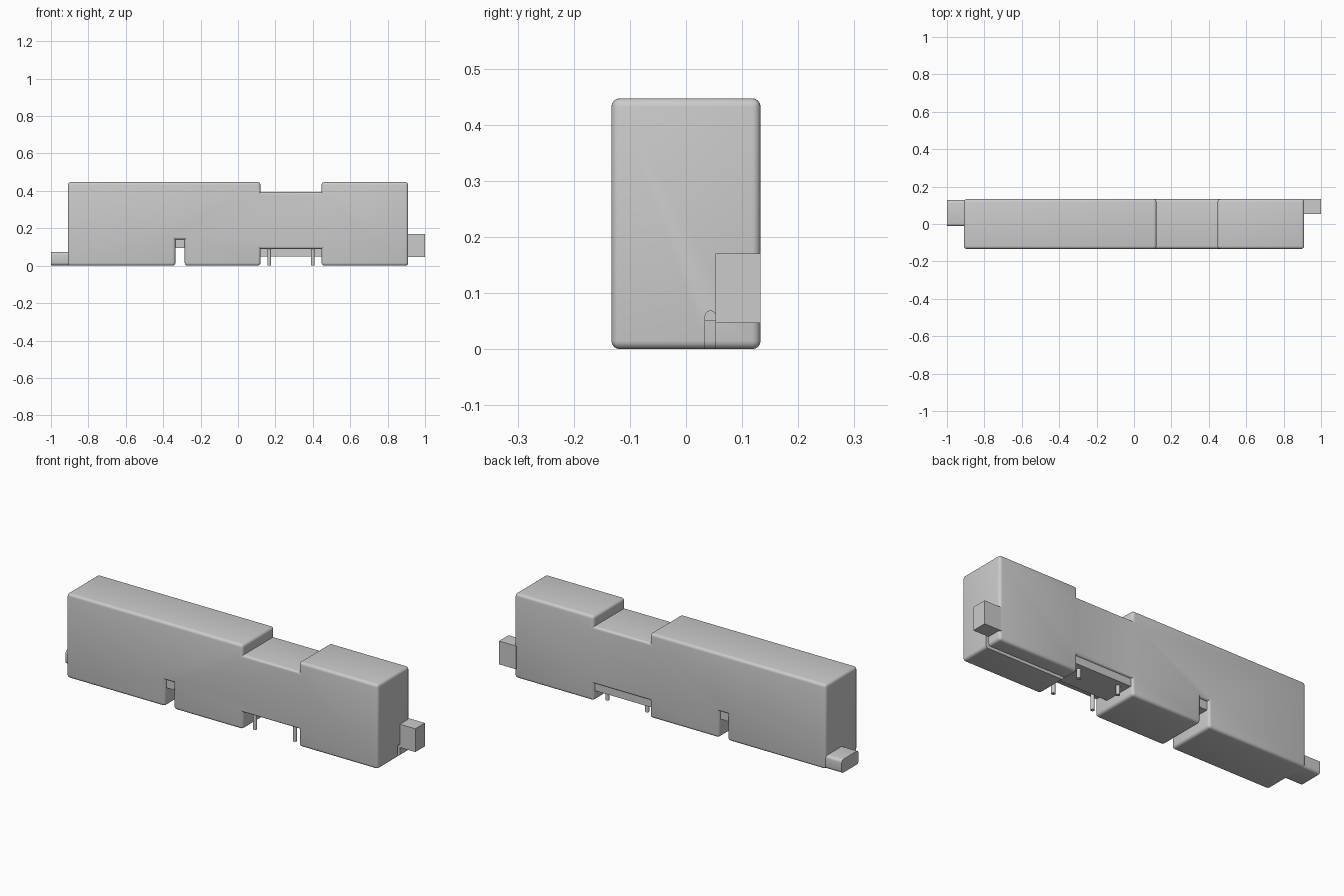
import bpy, bmesh, math
from mathutils import Vector

cube = bpy.data.objects.get("Cube")
if cube:
    bpy.data.objects.remove(cube, do_unlink=True)

grey = bpy.data.materials.new("light grey plastic")
grey.use_nodes = True
COLOUR = (0.6, 0.6, 0.6, 1)
grey.diffuse_color = COLOUR
grey.node_tree.nodes["Principled BSDF"].inputs["Base Color"].default_value = COLOUR
HALF = 0.133      # half depth of the housing


def finish(bm, name):
    bmesh.ops.recalc_face_normals(bm, faces=bm.faces)
    mesh = bpy.data.meshes.new(name)
    bm.to_mesh(mesh)
    bm.free()
    mesh.materials.append(grey)
    ob = bpy.data.objects.new(name, mesh)
    bpy.context.collection.objects.link(ob)
    return ob


def smooth(ob):
    bpy.ops.object.select_all(action='DESELECT')
    ob.select_set(True)
    bpy.context.view_layer.objects.active = ob
    bpy.ops.object.shade_smooth_by_angle(angle=math.radians(35))


def prism(points, axis, length):
    """Extrude a closed outline of 3D points along an axis."""
    bm = bmesh.new()
    face = bm.faces.new([bm.verts.new(p) for p in points])
    ext = bmesh.ops.extrude_face_region(bm, geom=[face])
    moved = [g for g in ext["geom"] if isinstance(g, bmesh.types.BMVert)]
    bmesh.ops.translate(bm, verts=moved, vec=Vector(axis) * length)
    bmesh.ops.recalc_face_normals(bm, faces=bm.faces)
    return bm


def box(name, x, y, z, round_axis=None, radius=0.015):
    bm = prism([(x[0], y[0], z[0]), (x[1], y[0], z[0]),
                (x[1], y[1], z[0]), (x[0], y[1], z[0])], (0, 0, 1), z[1] - z[0])
    if round_axis is not None:
        edges = [e for e in bm.edges
                 if abs((e.verts[0].co - e.verts[1].co)[round_axis]) > 1e-4]
        bmesh.ops.bevel(bm, geom=edges, offset=radius, segments=4,
                        profile=0.5, affect='EDGES')
    ob = finish(bm, name)
    smooth(ob)
    return ob


# Housing: stepped side outline, rounded on every outer corner
outline = [(-0.91, 0), (-0.335, 0), (-0.335, 0.14), (-0.285, 0.14), (-0.285, 0),
           (0.12, 0), (0.12, 0.09), (0.447, 0.09), (0.447, 0), (0.91, 0),
           (0.91, 0.447), (0.447, 0.447), (0.447, 0.393), (0.12, 0.393),
           (0.12, 0.447), (-0.91, 0.447)]
bm = prism([(x, -HALF, z) for x, z in outline], (0, 1, 0), 2 * HALF)
convex = [e for e in bm.edges if e.is_convex]
bmesh.ops.bevel(bm, geom=convex, offset=0.015, segments=4, profile=0.5,
                affect='EDGES', clamp_overlap=True)
housing = finish(bm, "housing")

# Round-topped groove along the underside of the right-hand section
y_mid, r = 0.0435, 0.0095
arch = [(0.4, y_mid - r, -0.05), (0.4, y_mid + r, -0.05)]
arch += [(0.4, y_mid + r * math.cos(a), 0.0585 + r * math.sin(a))
         for a in (math.pi * i / 8 for i in range(9))]
cutter = finish(prism(arch, (1, 0, 0), 0.6), "groove_cutter")
cutter.hide_render = True
cut = housing.modifiers.new("groove", 'BOOLEAN')
cut.object = cutter
cut.operation = 'DIFFERENCE'
cut.solver = 'EXACT'
bpy.context.view_layer.objects.active = housing
bpy.ops.object.modifier_apply(modifier=cut.name)
bpy.data.objects.remove(cutter, do_unlink=True)
smooth(housing)

# Lugs at both ends
box("right_lug", (0.9, 1.0), (0.053, HALF), (0.047, 0.17))
box("left_lug", (-1.0, -0.9), (-0.012, 0.128), (0.002, 0.073), 0)

# Parts recessed in the two underside openings
box("slot_bridge", (-0.34, -0.28), (-0.118, 0.118), (0.095, 0.15))
box("gap_bar", (0.11, 0.457), (-0.05, 0.12), (0.05, 0.1))

# Four contact pins
for side, x in (("left", 0.4), ("right", 0.167)):
    for end, y in (("front", -0.095), ("back", 0.085)):
        bm = bmesh.new()
        bmesh.ops.create_cone(bm, cap_ends=True, segments=16, radius1=0.01,
                              radius2=0.01, depth=0.1)
        bmesh.ops.translate(bm, verts=bm.verts, vec=(x, y, 0.052))
        smooth(finish(bm, f"{end}_{side}_pin"))
